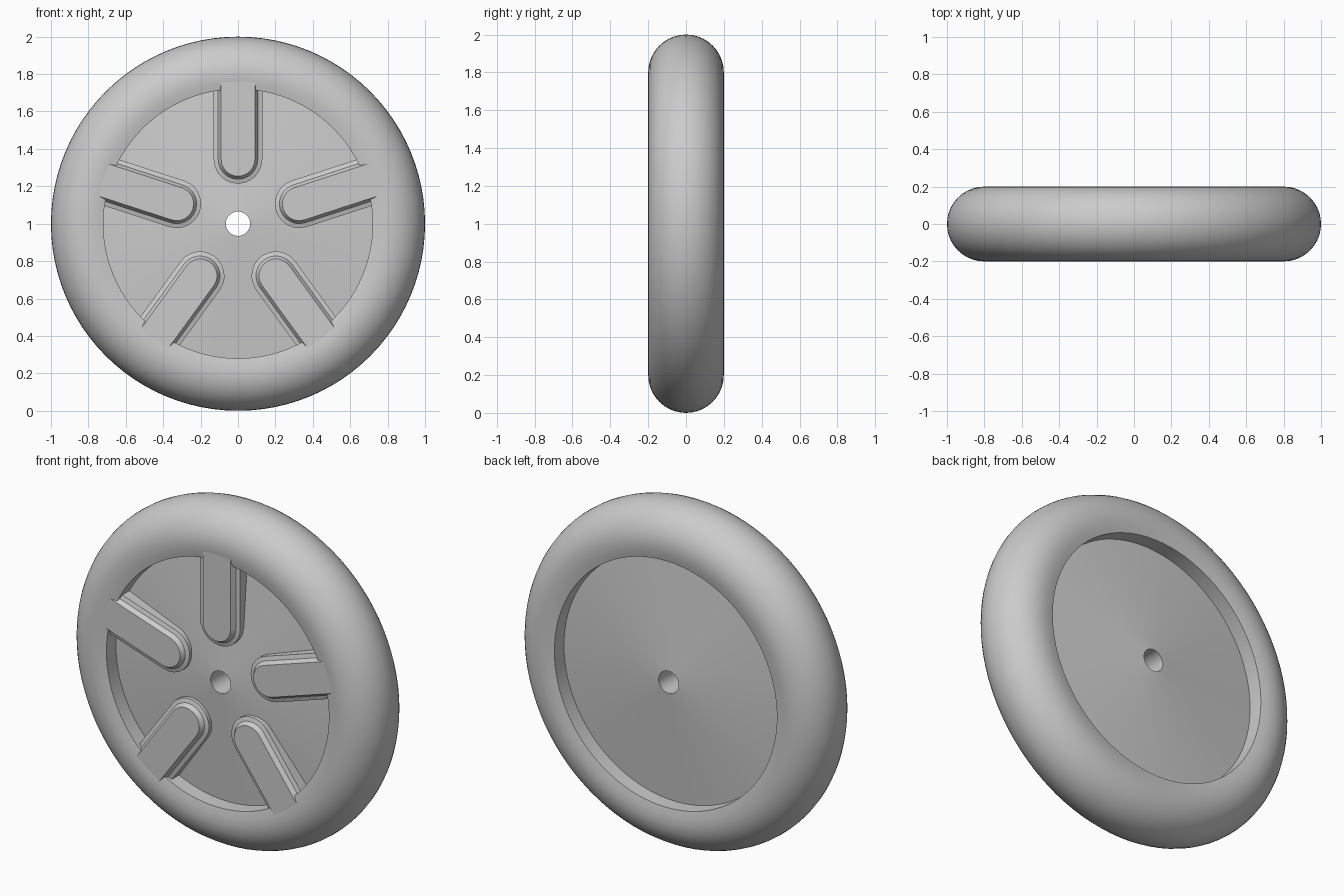
import bpy, bmesh, math
from mathutils import Matrix, Vector

if "Cube" in bpy.data.objects:
    bpy.data.objects.remove(bpy.data.objects["Cube"])

CENTRE = Vector((0, 0, 1))


def finish(bm, name, angle):
    bmesh.ops.recalc_face_normals(bm, faces=bm.faces)
    me = bpy.data.meshes.new(name)
    bm.to_mesh(me)
    bm.free()
    ob = bpy.data.objects.new(name, me)
    ob.location = CENTRE
    bpy.context.collection.objects.link(ob)
    bpy.ops.object.select_all(action='DESELECT')
    ob.select_set(True)
    bpy.context.view_layer.objects.active = ob
    bpy.ops.object.shade_smooth_by_angle(angle=math.radians(angle))
    return ob


def lathe(name, profile, n, angle=30):
    """Turn a closed (radius, y) profile around the y axle."""
    bm = bmesh.new()
    rings = []
    for i in range(n):
        a = 2 * math.pi * i / n
        rings.append([bm.verts.new((r * math.sin(a), y, r * math.cos(a))) for r, y in profile])
    m = len(profile)
    for i in range(n):
        p, q = rings[i], rings[(i + 1) % n]
        for j in range(m):
            k = (j + 1) % m
            bm.faces.new((p[j], p[k], q[k], q[j]))
    return finish(bm, name, angle)


# Tyre: half-round tread, slightly tapering sidewalls, straight inner wall
tread = [(0.8 + 0.2 * math.cos(t), 0.2 * math.sin(t))
         for t in (math.pi * (i / 20 - 0.5) for i in range(21))]
lathe("tyre", [(0.72, -0.188), (0.76, -0.197)] + tread + [(0.76, 0.197), (0.72, 0.188)], 96)

# Wheel disc: shallow double cone with an axle hole
lathe("wheel_disc", [(0.065, -0.16), (0.735, -0.098), (0.735, 0.098), (0.065, 0.16)], 48)


# Spokes: round-ended stepped ribs running into the tyre
def outline(w, y, n=12):
    pts = [Vector((w, y, 0.77))]
    for i in range(n + 1):
        a = -math.pi * i / n
        pts.append(Vector((w * math.cos(a), y, 0.344 + w * math.sin(a))))
    return pts + [Vector((-w, y, 0.77))]


LAYERS = [(0.13, -0.04), (0.13, -0.165), (0.106, -0.172), (0.09, -0.197)]
for s in range(5):
    bm = bmesh.new()
    rings = [[bm.verts.new(p) for p in outline(w, y)] for w, y in LAYERS]
    for lo, hi in zip(rings, rings[1:]):
        for j in range(len(lo)):
            k = (j + 1) % len(lo)
            bm.faces.new((lo[j], lo[k], hi[k], hi[j]))
    bm.faces.new(rings[0])
    bm.faces.new(rings[-1])
    bm.transform(Matrix.Rotation(math.radians(72 * s), 4, 'Y'))
    finish(bm, f"spoke_{s + 1}", 25)
